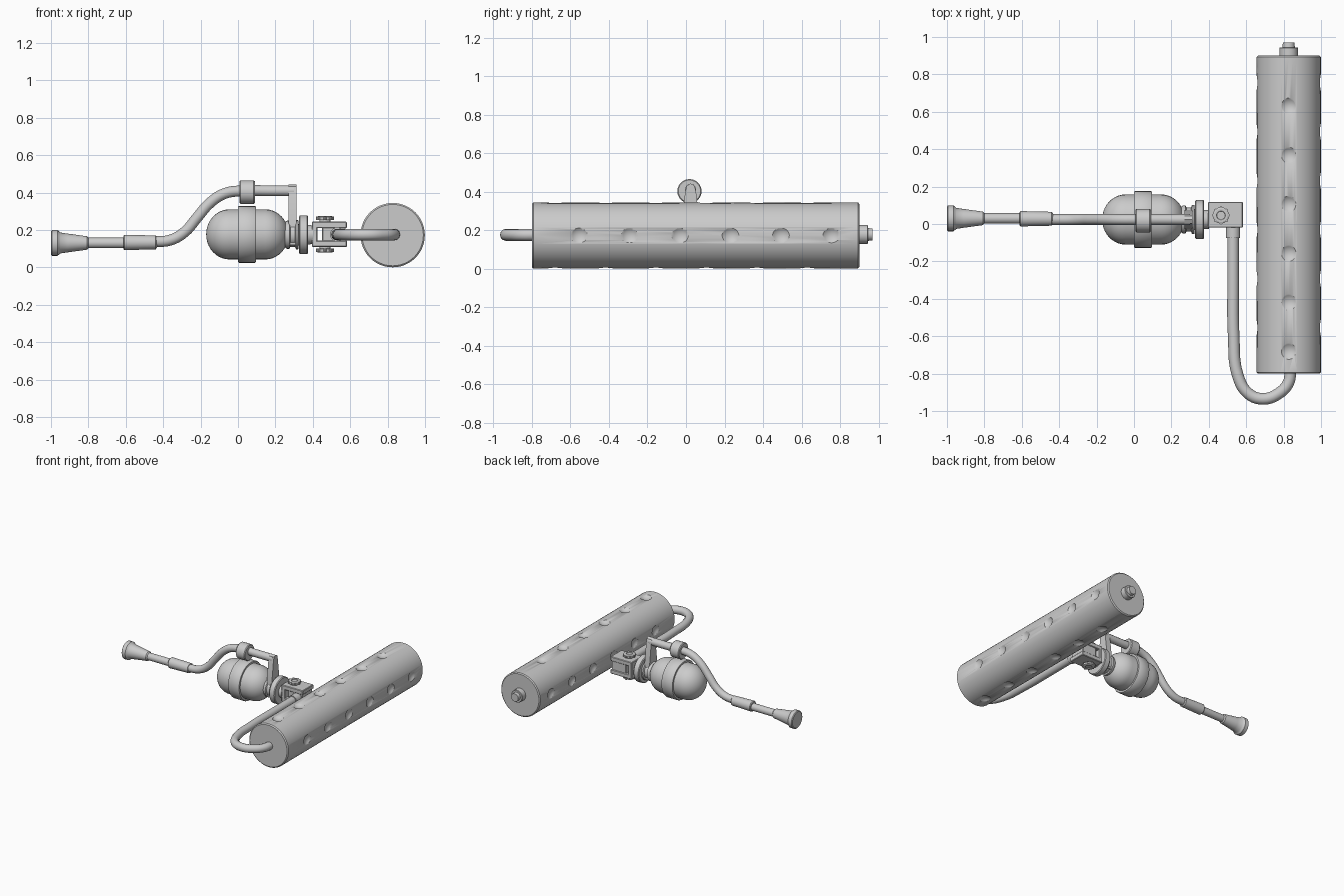
import bpy, bmesh, math
from mathutils import Matrix, Vector

if "Cube" in bpy.data.objects:
    bpy.data.objects.remove(bpy.data.objects["Cube"])

YC = 0.024   # handle axis in y
AX = {'X': Matrix.Rotation(math.pi / 2, 4, 'Y'),
      'Y': Matrix.Rotation(-math.pi / 2, 4, 'X'),
      'Z': Matrix.Identity(4)}


def finish(name, bm, angle=35):
    bmesh.ops.recalc_face_normals(bm, faces=bm.faces)
    me = bpy.data.meshes.new(name)
    bm.to_mesh(me)
    bm.free()
    ob = bpy.data.objects.new(name, me)
    bpy.context.collection.objects.link(ob)
    bpy.ops.object.select_all(action='DESELECT')
    ob.select_set(True)
    bpy.context.view_layer.objects.active = ob
    if angle:
        bpy.ops.object.shade_smooth_by_angle(angle=math.radians(angle))
    return ob


def lathe(name, profile, axis, centre, n=32, angle=35):
    """Revolve (position, radius) pairs round an axis through centre."""
    bm = bmesh.new()
    m = Matrix.Translation(centre) @ AX[axis]
    rings = []
    for t, r in profile:
        rings.append([bm.verts.new(m @ Vector((r * math.cos(2 * math.pi * i / n),
                                               r * math.sin(2 * math.pi * i / n), t)))
                      for i in range(n)])
    for a, b in zip(rings, rings[1:]):
        for i in range(n):
            j = (i + 1) % n
            bm.faces.new((a[i], a[j], b[j], b[i]))
    bm.faces.new(rings[0])
    bm.faces.new(rings[-1])
    return finish(name, bm, angle)


def box(name, lo, hi, bevel=0.004):
    bm = bmesh.new()
    lo, hi = Vector(lo), Vector(hi)
    bmesh.ops.create_cube(bm, size=1, matrix=Matrix.Translation((lo + hi) / 2)
                          @ Matrix.Diagonal((*(hi - lo), 1)))
    bmesh.ops.bevel(bm, geom=bm.edges[:], offset=bevel, segments=1, affect='EDGES')
    return finish(name, bm)


def pipe(name, pts, radius):
    cu = bpy.data.curves.new(name, 'CURVE')
    cu.dimensions = '3D'
    cu.bevel_depth = radius
    cu.bevel_resolution = 4
    cu.resolution_u = 5
    cu.use_fill_caps = True
    sp = cu.splines.new('BEZIER')
    sp.bezier_points.add(len(pts) - 1)
    for p, co in zip(sp.bezier_points, pts):
        p.co = co
        p.handle_left_type = p.handle_right_type = 'AUTO'
    ob = bpy.data.objects.new(name, cu)
    bpy.context.collection.objects.link(ob)
    bpy.ops.object.select_all(action='DESELECT')
    ob.select_set(True)
    bpy.context.view_layer.objects.active = ob
    bpy.ops.object.convert(target='MESH')
    bpy.ops.object.shade_smooth_by_angle(angle=math.radians(40))


# roller with four staggered rows of dimples
RX, RZ, R = 0.827, 0.173, 0.172
roller = lathe("roller", [(-0.80, R - 0.008), (-0.793, R), (0.893, R), (0.90, R - 0.008)],
               'Y', (RX, 0, RZ), 48)
bm = bmesh.new()
for k in range(4):
    a = k * math.pi / 2
    for i in range(6):
        y = 0.63 - 0.262 * i + (0.125 if k % 2 == 0 else 0)
        d = R + 0.046
        bmesh.ops.create_uvsphere(bm, u_segments=24, v_segments=16, radius=0.064,
                                  matrix=Matrix.Translation((RX + d * math.cos(a), y, RZ + d * math.sin(a))))
cutter = finish("dimple_cutter", bm)
cutter.hide_render = True
mod = roller.modifiers.new("dimples", 'BOOLEAN')
mod.operation = 'DIFFERENCE'
mod.solver = 'EXACT'
mod.object = cutter
bpy.ops.object.select_all(action='DESELECT')
bpy.context.view_layer.objects.active = roller
roller.select_set(True)
bpy.ops.object.modifier_apply(modifier=mod.name)
bpy.data.objects.remove(cutter)
lathe("roller_end_nut", [(0.89, 0.049), (0.942, 0.049), (0.945, 0.046), (0.945, 0.033), (0.97, 0.031)],
      'Y', (RX, 0, 0.178), 24)

# bent roller arm
PZ = 0.176
pipe("roller_arm", [(0.53, -0.02, PZ), (0.53, -0.30, PZ), (0.533, -0.60, PZ), (0.555, -0.81, PZ),
                    (0.61, -0.905, PZ), (0.69, -0.935, PZ), (0.775, -0.905, PZ),
                    (0.825, -0.85, PZ), (0.838, -0.78, PZ)], 0.031)
lathe("arm_collar", [(-0.075, 0.038), (0.0, 0.038)], 'Y', (0.53, 0, PZ), 24)

# swivel fork with block and two knurled bolts
box("fork_back", (0.395, -0.02, 0.11), (0.425, 0.118, 0.245))
box("fork_block", (0.45, -0.015, 0.135), (0.575, 0.112, 0.22))
for nm, z0, s in (("upper", 0.245, 1), ("lower", 0.11, -1)):
    box("fork_plate_" + nm, (0.395, -0.02, min(z0, z0 - s * 0.034)),
        (0.582, 0.118, max(z0, z0 - s * 0.034)))
    lathe("bolt_" + nm, [(0, 0.03), (s * 0.008, 0.03), (s * 0.01, 0.044), (s * 0.026, 0.044),
                         (s * 0.03, 0.036), (s * 0.03, 0.024), (s * 0.024, 0.022)],
          'Z', (0.465, 0.046, z0), 16, 20)
    for i in range(8):
        a = i * math.pi / 4
        c = (0.465 + 0.04 * math.cos(a), 0.046 + 0.04 * math.sin(a), z0)
        lathe(f"bolt_{nm}_grip_{i}", [(s * 0.009, 0.008), (s * 0.028, 0.008)], 'Z', c, 8)

# hub, disc and neck
lathe("hub", [(0.24, 0.06), (0.262, 0.075), (0.275, 0.075), (0.28, 0.065), (0.305, 0.065),
              (0.31, 0.078), (0.322, 0.078), (0.325, 0.055), (0.40, 0.05)],
      'X', (0, YC, 0.175), 24)
lathe("swivel_disc", [(0.327, 0.098), (0.332, 0.104), (0.37, 0.104), (0.375, 0.098)],
      'X', (0, YC, 0.175), 32)

# upright plate, tapering toward a rounded top
outline = [(-0.05, 0.12), (0.05, 0.12), (0.05, 0.22), (0.028, 0.40), (0.02, 0.432),
           (0.0, 0.443), (-0.02, 0.432), (-0.028, 0.40), (-0.05, 0.22)]
bm = bmesh.new()
f = bm.faces.new([bm.verts.new((0.27, YC + y, z)) for y, z in outline])
g = bmesh.ops.extrude_face_region(bm, geom=[f])
bmesh.ops.translate(bm, vec=(0.044, 0, 0), verts=[v for v in g['geom'] if isinstance(v, bmesh.types.BMVert)])
finish("upright_plate", bm)

# rounded canister with band and clamp ring
prof = []
for s, e in ((-1, -0.17), (1, 0.27)):
    arc = [(e - s * 0.125 * (1 - math.cos(t)), 0.133 * math.sin(t) + 0.001)
           for t in [i * math.pi / 20 for i in range(11)]]
    prof += arc if s < 0 else arc[::-1]
lathe("canister", prof, 'X', (0, YC, 0.177), 32)
lathe("canister_band", [(0.0, 0.13), (0.0, 0.148), (0.006, 0.152), (0.09, 0.152),
                        (0.096, 0.148), (0.096, 0.13)], 'X', (0, YC, 0.177), 32)
lathe("clamp_ring", [(0.008, 0.058), (0.014, 0.063), (0.084, 0.063), (0.09, 0.058)],
      'X', (0, 0.018, 0.403), 24)

# handle rod, sleeve and flared end
pipe("handle_rod", [(0.30, YC, 0.41), (0.16, YC, 0.41), (0.03, YC, 0.41), (-0.07, YC, 0.396),
                    (-0.15, YC, 0.345), (-0.22, YC, 0.265), (-0.285, YC, 0.19),
                    (-0.36, YC, 0.147), (-0.45, YC, 0.137)], 0.029)
lathe("handle_sleeve", [(-0.612, 0.036), (-0.606, 0.041), (-0.44, 0.037), (-0.434, 0.03)],
      'X', (0, 0.028, 0.134), 24)
lathe("handle_end", [(-1.0, 0.062), (-0.995, 0.069), (-0.965, 0.069), (-0.957, 0.062), (-0.95, 0.056),
                     (-0.91, 0.05), (-0.808, 0.036), (-0.80, 0.028), (-0.60, 0.028)],
      'X', (0, 0.03, 0.131), 24)
